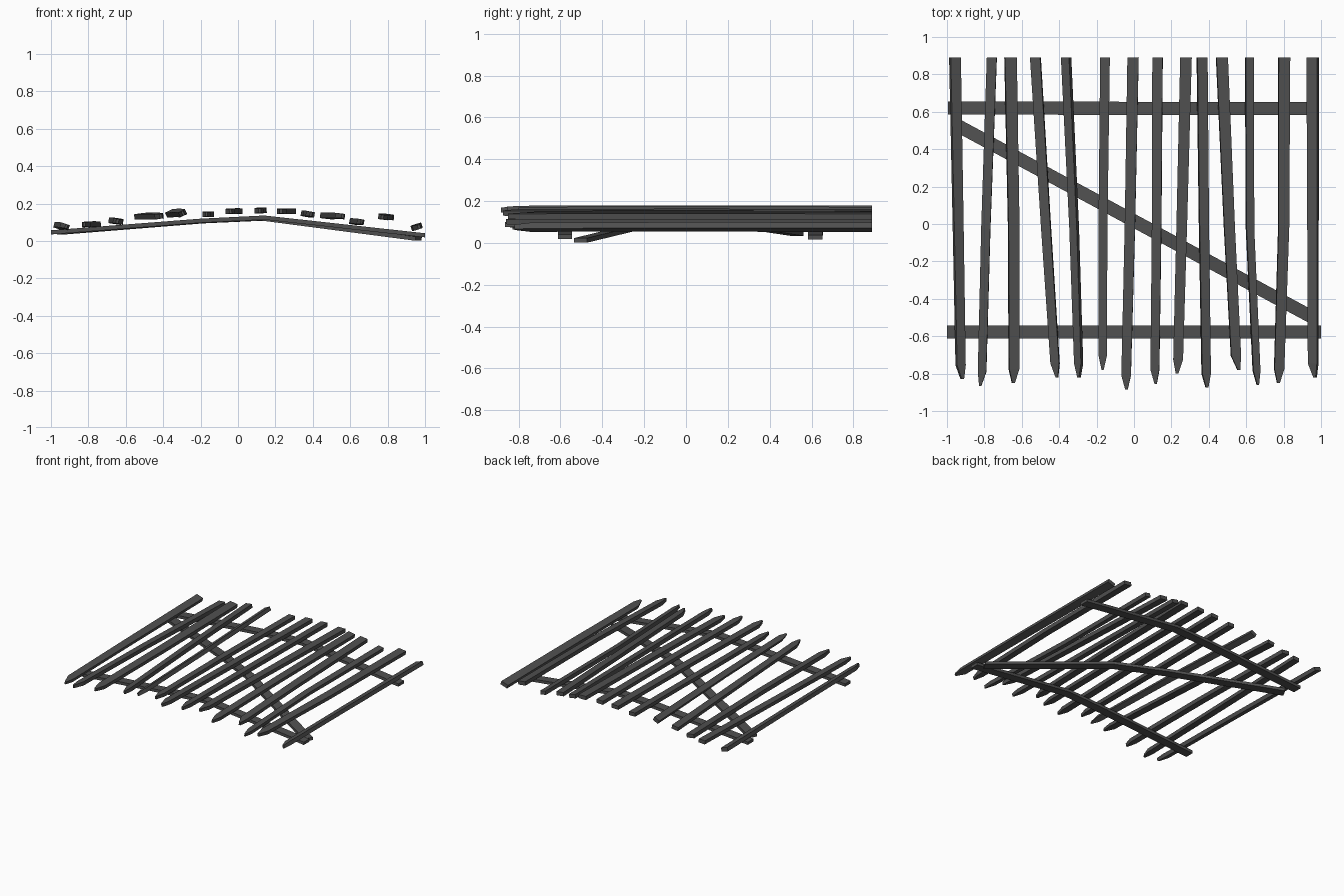
import bpy, bmesh, math
from mathutils import Vector

if "Cube" in bpy.data.objects:
    bpy.data.objects.remove(bpy.data.objects["Cube"])

wood = bpy.data.materials.new("dark_grey_wood")
wood.diffuse_color = (0.08, 0.08, 0.08, 1)
wood.use_nodes = True
wood.node_tree.nodes["Principled BSDF"].inputs["Base Color"].default_value = wood.diffuse_color


def loft(name, rings):
    """Skin a list of four-corner rings into one closed board."""
    bm = bmesh.new()
    loops = [[bm.verts.new(p) for p in r] for r in rings]
    for a, b in zip(loops, loops[1:]):
        for i in range(4):
            j = (i + 1) % 4
            bm.faces.new((a[i], a[j], b[j], b[i]))
    bm.faces.new(loops[0])
    bm.faces.new(loops[-1])
    bmesh.ops.recalc_face_normals(bm, faces=bm.faces)
    me = bpy.data.meshes.new(name)
    bm.to_mesh(me)
    bm.free()
    me.materials.append(wood)
    ob = bpy.data.objects.new(name, me)
    bpy.context.collection.objects.link(ob)


def ring(c, side, up, w, t):
    c = Vector(c)
    return [c + side * (sx * w / 2) + up * (sz * t / 2)
            for sx, sz in ((-1, -1), (1, -1), (1, 1), (-1, 1))]


# Pickets: back x, middle x, front x, tip x, tip y, centre z, width, roll
pickets = [
    (-.957, -.940, -.927, -.918, -.83, .078, .057, -.32),
    (-.760, -.792, -.812, -.822, -.865, .088, .053, .05),
    (-.660, -.643, -.642, -.645, -.85, .105, .064, -.15),
    (-.527, -.470, -.422, -.412, -.82, .132, .055, .15),
    (-.363, -.320, -.296, -.294, -.82, .148, .048, .45),
    (-.155, -.166, -.167, -.168, -.78, .142, .052, .0),
    (-.005, -.022, -.042, -.040, -.885, .158, .060, .03),
    (.126, .121, .112, .116, -.855, .162, .055, .05),
    (.278, .255, .236, .230, -.80, .158, .062, .0),
    (.364, .374, .386, .390, -.875, .143, .055, -.18),
    (.470, .510, .545, .560, -.78, .133, .062, -.12),
    (.618, .620, .655, .662, -.86, .102, .045, -.18),
    (.803, .800, .776, .772, -.85, .128, .062, -.12),
    (.955, .957, .958, .968, -.82, .075, .060, .32),
]
T = .029
for n, (xb, xm, xf, xt, yt, z, w, roll) in enumerate(pickets, 1):
    side = Vector((math.cos(roll), 0, math.sin(roll)))
    up = Vector((-math.sin(roll), 0, math.cos(roll)))
    sh = yt + .075                       # shoulder where the point begins
    loft(f"picket_{n:02d}", [
        ring((xb, .89, z), side, up, w, T),
        ring((xm, -.02, z + .002), side, up, w * .92, T),
        ring((xf, sh, z), side, up, w * .85, T),
        ring((xt, yt, z), side, up, w * .22, T * .8)])


# Rails and brace share a sagging, bent profile: left end, crest, right end
def rail(name, a, b, crest_x, w, zs):
    a, b = Vector((*a, 0)), Vector((*b, 0))
    d = (b - a).normalized()
    side = Vector((-d.y, d.x, 0))
    rings = []
    for x, z in zip((a.x, -.2, crest_x, b.x), zs):
        p = a.lerp(b, (x - a.x) / (b.x - a.x))
        p.z = z
        rings.append(ring(p, side, Vector((0, 0, 1)), w, .022))
    loft(name, rings)


rail("back_rail", (-.995, .62), (.985, .617), .14, .07, (.046, .108, .125, .027))
rail("front_rail", (-1, -.578), (1, -.578), .14, .068, (.046, .108, .125, .030))
rail("diagonal_brace", (-.95, .53), (.965, -.505), .14, .07, (.045, .105, .120, .012))
